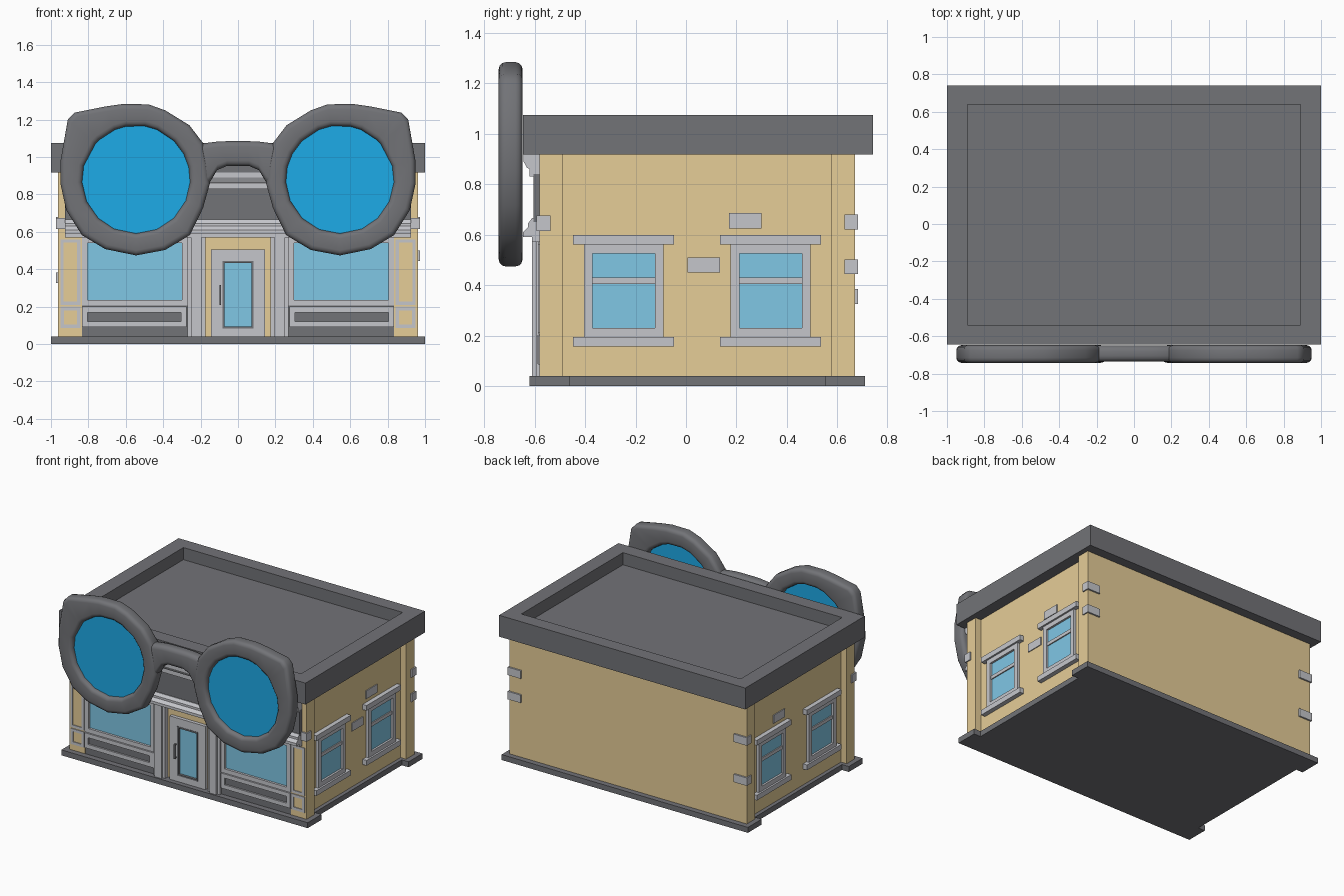
import bpy, bmesh, math
from mathutils import Vector

if "Cube" in bpy.data.objects:
    bpy.data.objects.remove(bpy.data.objects["Cube"])


def material(name, r, g, b):
    m = bpy.data.materials.new(name)
    lin = [((c / 255 + 0.055) / 1.055) ** 2.4 for c in (r, g, b)]
    m.diffuse_color = (*lin, 1)
    m.use_nodes = True
    m.node_tree.nodes["Principled BSDF"].inputs["Base Color"].default_value = m.diffuse_color
    return m


TAN = material("tan wall", 230, 205, 151)
DARK = material("dark grey", 114, 115, 119)
GREY = material("light grey trim", 197, 198, 203)
GLASS = material("window glass", 128, 199, 229)
LENS = material("lens blue", 30, 172, 233)


def finish(bm, name, mat):
    bmesh.ops.recalc_face_normals(bm, faces=bm.faces)
    me = bpy.data.meshes.new(name)
    bm.to_mesh(me)
    bm.free()
    me.materials.append(mat)
    ob = bpy.data.objects.new(name, me)
    bpy.context.collection.objects.link(ob)
    return ob


def boxes(name, mat, *bounds):
    """One object from boxes given as x0, x1, y0, y1, z0, z1."""
    bm = bmesh.new()
    for b in bounds:
        x, y, z = sorted(b[:2]), sorted(b[2:4]), sorted(b[4:])
        for v in bmesh.ops.create_cube(bm, size=1)["verts"]:
            v.co = (x[v.co.x > 0], y[v.co.y > 0], z[v.co.z > 0])
    return finish(bm, name, mat)


def prism(name, mat, profile, place, a, b):
    """Extrude a closed 2D profile between depths a and b."""
    bm = bmesh.new()
    f = bm.faces.new([bm.verts.new(place(p, q, a)) for p, q in profile])
    ext = bmesh.ops.extrude_face_region(bm, geom=[f])["geom"]
    move = Vector(place(0, 0, b)) - Vector(place(0, 0, a))
    for v in ext:
        if isinstance(v, bmesh.types.BMVert):
            v.co += move
    return finish(bm, name, mat)


def frame(a0, a1, b0, b1, w):
    """Four bars (u0, u1, z0, z1) around an opening."""
    return [(a0, a0 + w, b0, b1), (a1 - w, a1, b0, b1),
            (a0 + w, a1 - w, b0, b0 + w), (a0 + w, a1 - w, b1 - w, b1)]


def front(bars, y0, y1, s=1):
    return [(s * u0, s * u1, y0, y1, z0, z1) for u0, u1, z0, z1 in bars]


def loft(name, mat, pairs, section, closed):
    """Rounded band between outer/inner point pairs; section is (inset from an edge, side, y)."""
    bm = bmesh.new()
    rings = []
    for o, i in pairs:
        o, i = Vector(o), Vector(i)
        d = (i - o).normalized()
        ring = []
        for inset, side, y in section:
            p = o + d * inset if side == 0 else i - d * inset
            ring.append(bm.verts.new((p.x, y, p.y)))
        rings.append(ring)
    n, m = len(rings), len(section)
    for k in range(n if closed else n - 1):
        a, b = rings[k], rings[(k + 1) % n]
        for j in range(m):
            bm.faces.new((a[j], b[j], b[(j + 1) % m], a[(j + 1) % m]))
    if not closed:
        bm.faces.new(rings[0])
        bm.faces.new(rings[-1])
    ob = finish(bm, name, mat)
    bpy.context.view_layer.objects.active = ob
    ob.select_set(True)
    bpy.ops.object.shade_smooth_by_angle(angle=math.radians(45))
    ob.select_set(False)
    return ob


# Base slab, notched along both sides
N = .945
base = [(-1, -.62), (1, -.62), (1, -.46), (N, -.46), (N, .55), (1, .55), (1, .71),
        (-1, .71), (-1, .55), (-N, .55), (-N, -.46), (-1, -.46)]
prism("base", DARK, base, lambda p, q, d: (p, q, d), 0, .04)

# Walls and corner posts
W, R = .917, .917
boxes("walls", TAN, (-W, W, -.56, .67, .04, R))
for s in (-1, 1):
    boxes("front_post", TAN, (s * .835, s * .963, -.58, -.488, .04, R))
    boxes("back_post", TAN, (s * .84, s * .963, .575, .67, .04, R))

# Roof with sunken deck and parapet
T = 1.074
boxes("roof_deck", DARK, (-.89, .89, -.54, .638, R, .985))
boxes("parapet", DARK, (-1, 1, -.645, -.54, R, T), (-1, 1, .638, .74, R, T),
      (-1, -.89, -.54, .638, R, T), (.89, 1, -.54, .638, R, T))

# Shop sign band and stepped mouldings
along_x = lambda p, q, d: (d, p, q)
boxes("sign_band", DARK, (-.925, .925, -.605, -.55, .65, .84))
prism("lower_moulding", GREY,
      [(-.55, .57), (-.61, .57), (-.61, .59), (-.645, .59), (-.645, .61),
       (-.625, .63), (-.625, .645), (-.61, .665), (-.55, .665)], along_x, -.925, .925)
prism("upper_moulding", GREY,
      [(-.55, .83), (-.62, .83), (-.62, .86), (-.63, .865), (-.644, .89),
       (-.644, R), (-.55, R)], along_x, -.925, .925)

for s in (-1, 1):
    # Shop window
    boxes("shop_window_frame", GREY, *front(frame(.27, .835, .205, .57, .03), -.585, -.55, s))
    boxes("shop_window_glass", GLASS, (s * .295, s * .81, -.568, -.55, .225, .545))
    # Panel below the window
    boxes("stall_riser", DARK, (s * .27, s * .835, -.578, -.55, .04, .205))
    boxes("riser_frame", GREY, *front(frame(.275, .835, .09, .2, .03), -.59, -.57, s))
    # Framed panels on the posts
    boxes("post_panels", GREY, *front(frame(.842, .95, .21, .56, .018)
                                      + frame(.842, .95, .085, .2, .02), -.586, -.575, s))
    # Columns beside the door
    boxes("door_column", GREY, (s * .175, s * .27, -.595, -.55, .04, .57),
          (s * .195, s * .25, -.61, -.55, .04, .57))

# Door
boxes("door", GREY, *front(frame(-.145, .145, .025, .505, .062), -.585, -.55))
boxes("door_glass", GLASS, (-.085, .085, -.57, -.555, .08, .45))
boxes("door_glass_edge", DARK, *front(frame(-.084, .084, .084, .445, .011), -.588, -.56))
boxes("door_handle", DARK, (-.1, -.09, -.605, -.597, .21, .315),
      (-.1, -.09, -.605, -.58, .21, .22), (-.1, -.09, -.605, -.58, .305, .315))

# Side windows and loose bricks
for s in (-1, 1):
    for c in (-.247, .335):
        def side(bars, out):
            return [(s * (W - .01), s * (W + out), c + u0, c + u1, z0, z1) for u0, u1, z0, z1 in bars]
        boxes("side_window_frame", GREY, *side(frame(-.158, .158, .195, .56, .034), .02))
        boxes("side_window_glass", GLASS, *side([(-.13, .13, .22, .54)], .005))
        boxes("side_window_bar", GREY, *side([(-.125, .125, .405, .43)], .013))
        boxes("side_window_lintel", GREY, *side([(-.2, .2, .56, .598)], .033))
        boxes("side_window_sill", GREY, *side([(-.2, .2, .157, .195)], .033))
    bricks = [(.17, .3, .625, .685)] + ([(.005, .135, .45, .51)] if s > 0 else [])
    boxes("wall_bricks", GREY, *[(s * (W - .01), s * (W + .006), *b) for b in bricks])
    # Corner bricks
    boxes("front_corner_brick", GREY, (s * .925, s * .972, -.592, -.537, .615, .675))
    for z in (.65, .472 if s > 0 else .355):
        boxes("back_corner_brick", GREY, (s * .865, s * .972, .627, .682, z - .029, z + .029))

# Giant spectacles: rims, lenses and bridge
OUTLINE = [(.187, 1.075), (.26, 1.17), (.39, 1.25), (.48, 1.282), (.62, 1.283), (.71, 1.27),
           (.875, 1.237), (.91, 1.2), (.948, .985), (.95, .86), (.918, .715), (.835, .583),
           (.71, .508), (.545, .474), (.39, .503), (.257, .583), (.187, .727), (.15, .86),
           (.165, .97)]
CENTRE = Vector((.545, .88))


def rounded(r, y0, y1):
    """Cross-section with rounded corners of radius r."""
    arc = [(r * (1 - math.cos(a)), r * (1 - math.sin(a))) for a in (0, math.pi / 6, math.pi / 3, math.pi / 2)]
    return ([(i, 0, y0 + e) for i, e in arc] + [(i, 1, y0 + e) for i, e in reversed(arc)]
            + [(i, 1, y1 - e) for i, e in arc] + [(i, 0, y1 - e) for i, e in reversed(arc)])


for s in (-1, 1):
    pairs = []
    for p in OUTLINE:
        q = CENTRE + (Vector(p) - CENTRE).normalized() * .289
        pairs.append(((s * p[0], p[1]), (s * q.x, q.y)))
    loft("rim", DARK, pairs, rounded(.027, -.742, -.648), True)
    circle = [(s * CENTRE.x + .295 * math.cos(k * math.tau / 20),
               CENTRE.y + .295 * math.sin(k * math.tau / 20)) for k in range(20)]
    prism("lens", LENS, circle, lambda p, q, d: (p, d, q), -.71, -.69)

half = [((.215, 1.06), (.2, .82)), ((.187, 1.073), (.147, .87)), ((.107, 1.083), (.112, .93)),
        ((.05, 1.085), (.06, .952))]
bridge = [((-o[0], o[1]), (-i[0], i[1])) for o, i in half] + half[::-1]
loft("bridge", DARK, bridge, rounded(.03, -.735, -.65), False)
